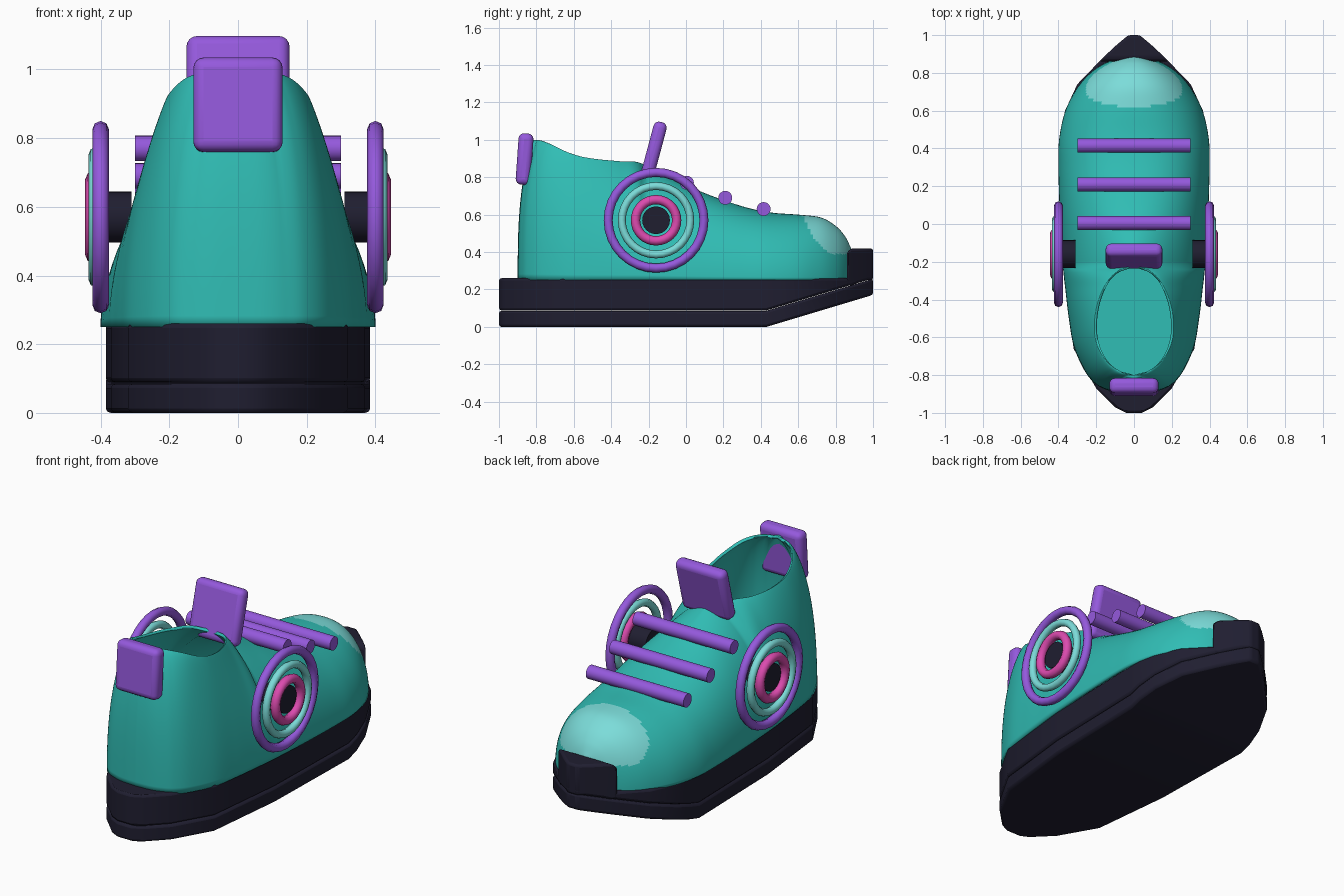
import bpy, bmesh, math
from mathutils import Matrix

if "Cube" in bpy.data.objects:
    bpy.data.objects.remove(bpy.data.objects["Cube"])


def material(name, rgb):
    m = bpy.data.materials.new(name)
    m.diffuse_color = (*rgb, 1)
    m.use_nodes = True
    m.node_tree.nodes["Principled BSDF"].inputs["Base Color"].default_value = m.diffuse_color
    return m


TEAL = material("teal", (0.03, 0.51, 0.46))
AQUA = material("pale_aqua", (0.20, 0.72, 0.70))
PURPLE = material("purple", (0.30, 0.10, 0.72))
DARK = material("dark_navy", (0.014, 0.013, 0.03))
PINK = material("pink", (0.72, 0.07, 0.43))


def finish(name, bm, *mats, angle=35):
    bmesh.ops.remove_doubles(bm, verts=bm.verts, dist=1e-5)
    bmesh.ops.recalc_face_normals(bm, faces=bm.faces)
    me = bpy.data.meshes.new(name)
    bm.to_mesh(me)
    bm.free()
    ob = bpy.data.objects.new(name, me)
    bpy.context.collection.objects.link(ob)
    for m in mats:
        me.materials.append(m)
    bpy.ops.object.select_all(action='DESELECT')
    ob.select_set(True)
    bpy.context.view_layer.objects.active = ob
    bpy.ops.object.shade_smooth_by_angle(angle=math.radians(angle))
    return ob


def bevel(ob, width, segments):
    b = ob.modifiers.new("bevel", 'BEVEL')
    b.width, b.segments, b.limit_method = width, segments, 'ANGLE'


# ---- Sole: rectangular sections lofted from heel to toe ----
SOLE = [(-1, .04), (-.97, .1), (-.87, .2), (-.66, .32), (-.2, .37), (.43, .385),
        (.5, .385), (.6, .365), (.74, .3), (.885, .16), (.95, .09), (1, .03)]


def rise(y):
    return 0.3 * max(0, y - 0.43)


def slab(name, rows, bottom, top, mat):
    bm = bmesh.new()
    secs = [[bm.verts.new(p) for p in ((-w, y, bottom(y)), (w, y, bottom(y)),
                                       (w, y, top(y)), (-w, y, top(y)))] for y, w in rows]
    for a, b in zip(secs, secs[1:]):
        for i in range(4):
            j = (i + 1) % 4
            bm.faces.new((a[i], a[j], b[j], b[i]))
    bm.faces.new(secs[0])
    bm.faces.new(secs[-1])
    bevel(finish(name, bm, mat), 0.013, 2)


slab("outsole", SOLE, rise, lambda y: rise(y) + .086, DARK)
slab("midsole", SOLE, lambda y: rise(y) + .088, lambda y: max(.26, rise(y) + .12), DARK)
slab("toe_bumper", [(.86, .185)] + SOLE[-3:], lambda y: .22 + .03 * (y > .9),
     lambda y: .40 + .02 * (y > .87), DARK)

# ---- Upper: sections along y (y, half width, top height, roundness) ----
PROFILE = [(-.9, 0, 1, .35), (-.895, .08, 1, .35), (-.88, .14, 1, .37), (-.85, .2, .995, .45),
           (-.78, .26, .975, .65), (-.65, .318, .93, .9), (-.5, .345, .9, .95),
           (-.35, .363, .885, .9), (-.24, .375, .875, .75), (-.05, .388, .785, .55),
           (.1, .395, .715, .45), (.3, .4, .645, .42), (.45, .396, .612, .42),
           (.6, .363, .6, .45), (.72, .3, .585, .45), (.8, .23, .54, .45),
           (.85, .155, .485, .45), (.878, .08, .43, .45), (.885, 0, .41, .45)]


def spline(rows, steps):
    """Catmull-Rom resampling of table rows."""
    pts = [rows[0]] + rows + [rows[-1]]
    out = []
    for a, b, c, d in zip(pts, pts[1:], pts[2:], pts[3:]):
        for k in range(steps):
            t = k / steps
            out.append([.5 * (2 * q + (r - p) * t + (2 * p - 5 * q + 4 * r - s) * t * t
                              + (3 * q - p - 3 * r + s) * t ** 3)
                        for p, q, r, s in zip(a, b, c, d)])
    return out + [list(rows[-1])]


def collar(y):
    """Half width of the foot opening."""
    return .21 * math.sqrt(max(0, 1 - ((y + .55) / .33) ** 2))


N = 36
bm = bmesh.new()
for side in (1, -1):
    grid = []
    for y, w, h, p in spline(PROFILE, 8):
        w = max(w, 0)
        c = min(collar(y), w * .95)
        lean = .08 * min(1, max(0, (-.55 - y) / .3))
        col = []
        for i in range(N + 1):
            a = math.pi / 2 * i / N
            u = math.sin(a)
            x = c + (w - c) * max(0, math.cos(a)) ** (2 * p)
            if i == N:
                x = c
            col.append(bm.verts.new((side * x, y + lean * u ** 3, .25 + (h - .25) * u)))
        grid.append(col)
    for a, b in zip(grid, grid[1:]):
        for i in range(N):
            bm.faces.new((a[i], b[i], b[i + 1], a[i + 1]))
bmesh.ops.remove_doubles(bm, verts=bm.verts, dist=1e-4)
bmesh.ops.dissolve_degenerate(bm, edges=bm.edges, dist=1e-5)
# pale toe cap
for f in bm.faces:
    q = f.calc_center_median()
    if q.y > .6 and q.z > .39 + .21 * (max(0, .8 - q.y) / .18) ** 2:
        f.material_index = 1
upper = finish("shoe_upper", bm, TEAL, AQUA, angle=60)
sol = upper.modifiers.new("thickness", 'SOLIDIFY')
sol.thickness, sol.offset = 0.015, -1

# inner floor
bm = bmesh.new()
bmesh.ops.create_circle(bm, cap_ends=True, segments=48, radius=1,
                        matrix=Matrix.Translation((0, -.4, .29)) @ Matrix.Diagonal((.3, .46, 1, 1)))
finish("insole", bm, TEAL)


# ---- Purple tabs ----
def tab(name, loc, size, tilt):
    bm = bmesh.new()
    bmesh.ops.create_cube(bm, size=1, matrix=Matrix.Translation(loc)
                          @ Matrix.Rotation(math.radians(tilt), 4, 'X')
                          @ Matrix.Diagonal((*size, 1)))
    bevel(finish(name, bm, PURPLE), 0.03, 4)


tab("tongue", (0, -.17, .95), (.30, .072, .30), -15)
tab("heel_tab", (0, -.863, .897), (.26, .08, .275), -4)


# ---- Laces and side discs ----
def rod(name, x0, x1, y, z, r, mat):
    bm = bmesh.new()
    bmesh.ops.create_cone(bm, cap_ends=True, segments=24, radius1=r, radius2=r, depth=abs(x1 - x0),
                          matrix=Matrix.Translation(((x0 + x1) / 2, y, z))
                          @ Matrix.Rotation(math.pi / 2, 4, 'Y'))
    finish(name, bm, mat)


def ring(name, x, y, z, major, minor, mat, seg=32, sub=8):
    bm = bmesh.new()
    loops = []
    for i in range(seg):
        a = 2 * math.pi * i / seg
        loops.append([])
        for j in range(sub):
            b = 2 * math.pi * j / sub
            r = major + minor * math.cos(b)
            loops[-1].append(bm.verts.new((x + minor * math.sin(b), y + r * math.cos(a),
                                           z + r * math.sin(a))))
    for i in range(seg):
        p, q = loops[i], loops[(i + 1) % seg]
        for j in range(sub):
            k = (j + 1) % sub
            bm.faces.new((p[j], q[j], q[k], p[k]))
    finish(name, bm, mat, angle=60)


for i, (y, z) in enumerate([(.005, .77), (.21, .69), (.415, .63)]):
    rod(f"lace_{i + 1}", -.3, .3, y, z, .037, PURPLE)

CY, CZ = -.16, .57
for s, label in ((1, "right"), (-1, "left")):
    ring(f"outer_ring_{label}", s * .40, CY, CZ, .256, .024, PURPLE)
    ring(f"middle_ring_{label}", s * .414, CY, CZ, .183, .021, AQUA)
    ring(f"inner_ring_{label}", s * .42, CY, CZ, .11, .025, PINK)
    rod(f"hub_{label}", s * .31, s * .42, CY, CZ, .074, DARK)
